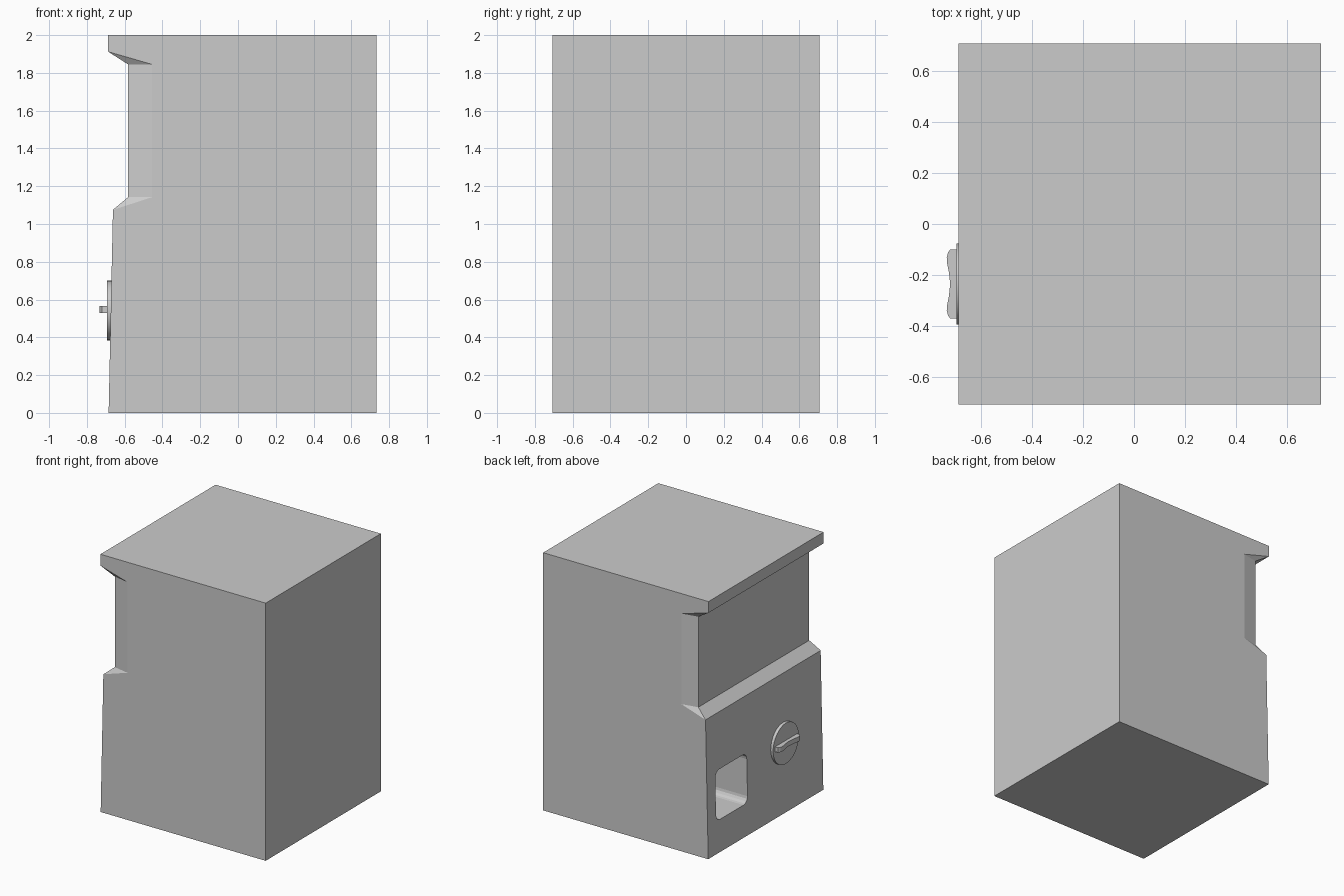
import bpy, bmesh, math
from math import sin, cos, pi

if "Cube" in bpy.data.objects:
    bpy.data.objects.remove(bpy.data.objects["Cube"])


def make_object(name, bm):
    bmesh.ops.recalc_face_normals(bm, faces=bm.faces)
    mesh = bpy.data.meshes.new(name)
    bm.to_mesh(mesh)
    bm.free()
    ob = bpy.data.objects.new(name, mesh)
    bpy.context.collection.objects.link(ob)
    return ob


def prism(name, outline, offset):
    """Extrude a closed loop of 3D points along an offset vector."""
    bm = bmesh.new()
    face = bm.faces.new([bm.verts.new(p) for p in outline])
    ext = bmesh.ops.extrude_face_region(bm, geom=[face])
    verts = [v for v in ext["geom"] if isinstance(v, bmesh.types.BMVert)]
    bmesh.ops.translate(bm, verts=verts, vec=offset)
    return make_object(name, bm)


def smooth(ob, angle=30):
    bpy.ops.object.select_all(action='DESELECT')
    ob.select_set(True)
    bpy.context.view_layer.objects.active = ob
    bpy.ops.object.shade_smooth_by_angle(angle=math.radians(angle))


# Cabinet body: side outline, plus two inset window corners per side
HALF, INSET = 0.706, 0.68
side = [(-0.685, 0), (-0.662, 1.075), (-0.455, 1.142), (-0.455, 1.845),
        (-0.687, 1.912), (-0.687, 2), (0.732, 2), (0.732, 0)]
window = [(-0.582, 1.142), (-0.582, 1.845)]
bm = bmesh.new()
S, W = [], []
for s in (-1, 1):
    S.append([bm.verts.new((x, s * HALF, z)) for x, z in side])
    W.append([bm.verts.new((x, s * INSET, z)) for x, z in window])
for s, w in zip(S, W):
    bm.faces.new(s)                             # side wall
    bm.faces.new((s[1], s[2], w[0]))            # ledge corner
    bm.faces.new((s[2], s[3], w[1], w[0]))      # bevelled window post
    bm.faces.new((s[3], s[4], w[1]))            # soffit corner
path = [s[:2] + w + s[4:] for s, w in zip(S, W)]
for i in range(8):
    j = (i + 1) % 8
    bm.faces.new((path[0][i], path[0][j], path[1][j], path[1][i]))
body = make_object("cabinet_body", bm)

# Dispenser chute: rounded rectangular pocket cut into the lower panel
cy, cz, hw, hh, r = 0.408, 0.443, 0.193, 0.193, 0.05
loop = []
for k, (sy, sz) in enumerate([(1, 1), (-1, 1), (-1, -1), (1, -1)]):
    for i in range(5):
        a = (k + i / 4) * pi / 2
        loop.append((-0.8, cy + sy * (hw - r) + r * cos(a),
                     cz + sz * (hh - r) + r * sin(a)))
cutter = prism("chute_cutter", loop, (0.5, 0, 0))
cutter.hide_render = True
cut = body.modifiers.new("chute", 'BOOLEAN')
cut.operation, cut.solver, cut.object = 'DIFFERENCE', 'EXACT', cutter
bpy.context.view_layer.objects.active = body
bpy.ops.object.modifier_apply(modifier=cut.name)
bpy.data.objects.remove(cutter, do_unlink=True)

# Coin dial disc
ky, kz = -0.235, 0.542
disc = [(-0.65, ky + 0.158 * cos(2 * pi * i / 32), kz + 0.158 * sin(2 * pi * i / 32))
        for i in range(32)]
smooth(prism("coin_dial", disc, (-0.044, 0, 0)))

# Dial handle: bar with a waisted front edge, mirrored about its middle
half = [(-0.68, 0.135), (-0.719, 0.135), (-0.727, 0.125), (-0.733, 0.105),
        (-0.731, 0.08), (-0.724, 0.045), (-0.721, 0.015)]
bar = ([(x, ky + d, 0.529) for x, d in half] +
       [(x, ky - d, 0.529) for x, d in reversed(half)])
smooth(prism("dial_handle", bar, (0, 0, 0.037)))
